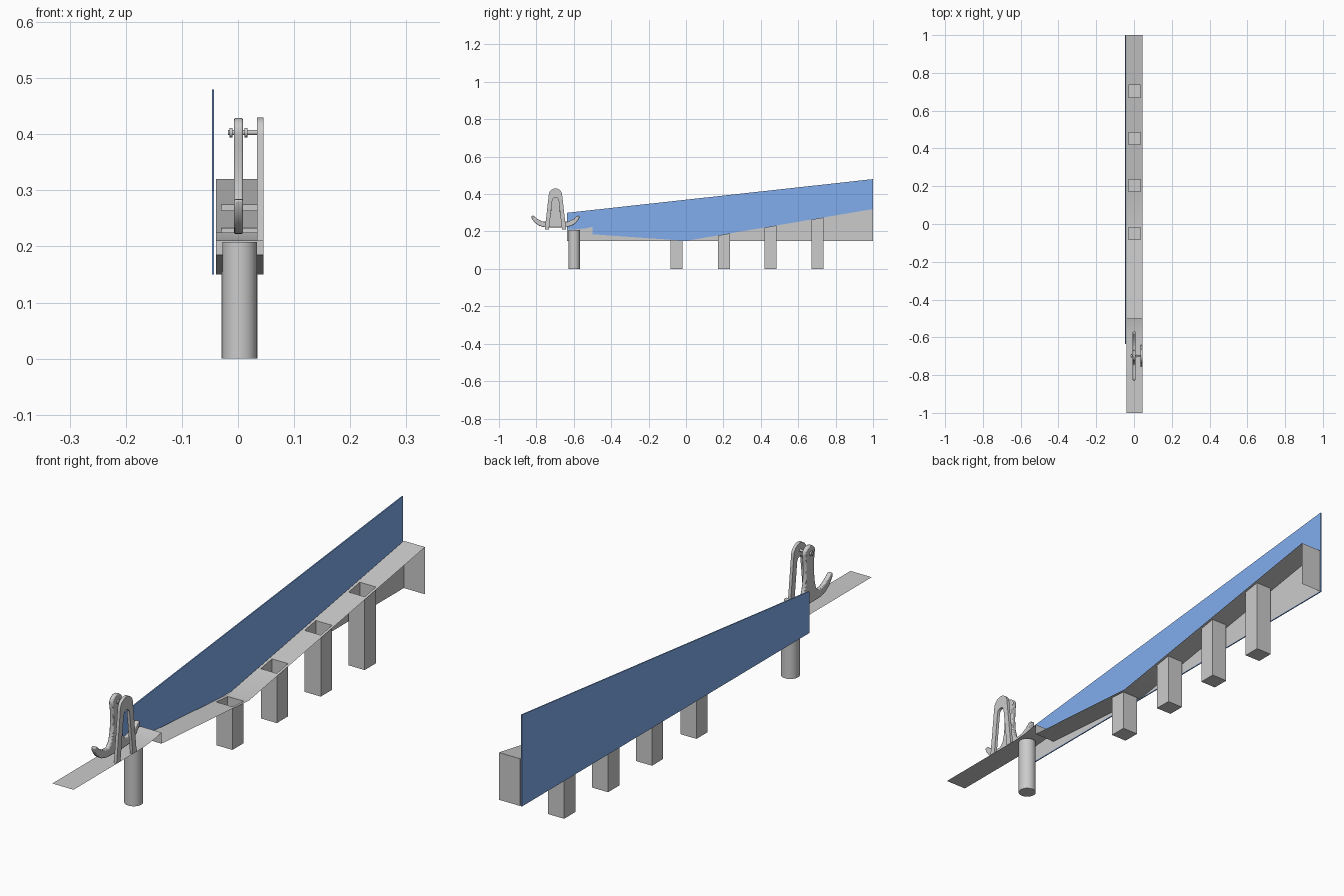
import bpy, bmesh, math
from mathutils import Matrix

if "Cube" in bpy.data.objects:
    bpy.data.objects.remove(bpy.data.objects["Cube"])

CX = 0.003            # centre line of the track
XL, XR = -0.0395, 0.045
H = 0.032             # half width of a post
POSTS = [-0.05, 0.203, 0.453, 0.703]
# side profile of the track: (y, z)
PROFILE = [(-1, .21), (-.635, .21), (-.6, .211), (-.565, .2135), (-.53, .218),
           (-.5, .225), (-.5, .185), (0, .15), (1, .32), (1, .15)]


def make(name, bm, smooth=False):
    bmesh.ops.remove_doubles(bm, verts=bm.verts, dist=1e-5)
    me = bpy.data.meshes.new(name)
    bm.to_mesh(me)
    bm.free()
    ob = bpy.data.objects.new(name, me)
    bpy.context.collection.objects.link(ob)
    if smooth:
        bpy.context.view_layer.objects.active = ob
        ob.select_set(True)
        bpy.ops.object.shade_smooth_by_angle(angle=math.radians(35))
        ob.select_set(False)
    return ob


def face(bm, pts):
    return bm.faces.new([bm.verts.new(p) for p in pts])


def plate(name, outline, x0, x1, bevel=0.0, smooth=False):
    """Extrude a (y, z) outline from x0 to x1."""
    bm = bmesh.new()
    f = face(bm, [(x0, y, z) for y, z in outline])
    r = bmesh.ops.extrude_face_region(bm, geom=[f])
    bmesh.ops.translate(bm, vec=(x1 - x0, 0, 0),
                        verts=[v for v in r["geom"] if isinstance(v, bmesh.types.BMVert)])
    bmesh.ops.recalc_face_normals(bm, faces=bm.faces)
    ob = make(name, bm, smooth)
    if bevel:
        m = ob.modifiers.new("bevel", "BEVEL")
        m.width, m.segments = bevel, 2
    return ob


def cylinder(name, r, depth, centre, axis="Z", n=32):
    bm = bmesh.new()
    rot = Matrix.Rotation(math.pi / 2, 4, "Y") if axis == "X" else Matrix()
    bmesh.ops.create_cone(bm, cap_ends=True, segments=n, radius1=r, radius2=r,
                          depth=depth, matrix=Matrix.Translation(centre) @ rot)
    return make(name, bm, True)


def height(y):
    return .15 + (.17 * y if y > 0 else -.07 * y)


# track sheet with square openings over the posts
pts = list(PROFILE[:7])
cuts = sorted([0.0] + [p + s * H for p in POSTS for s in (-1, 1)])
pts += [(y, height(y)) for y in cuts] + PROFILE[8:]
xs = [XL, CX - H, CX + H, XR]
bm = bmesh.new()
for (ya, za), (yb, zb) in zip(pts, pts[1:]):
    mid = (ya + yb) / 2
    for i in range(3):
        if i == 1 and any(abs(mid - p) < H for p in POSTS):
            continue
        face(bm, [(xs[i], ya, za), (xs[i + 1], ya, za), (xs[i + 1], yb, zb), (xs[i], yb, zb)])
make("track", bm, True)

# thin side wall under the track, on the panel side
bm = bmesh.new()
face(bm, [(XL, y, z) for y, z in PROFILE[1:8]] + [(XL, -.635, .15)])
face(bm, [(XL, y, z) for y, z in PROFILE[7:]])
make("track_side_wall", bm)

# hollow open-topped posts
for k, py in enumerate(POSTS):
    bm = bmesh.new()
    c = [(CX + sx * H, py + sy * H) for sx, sy in ((-1, -1), (1, -1), (1, 1), (-1, 1))]
    face(bm, [(x, y, 0) for x, y in reversed(c)])
    for (xa, ya), (xb, yb) in zip(c, c[1:] + c[:1]):
        face(bm, [(xa, ya, 0), (xb, yb, 0), (xb, yb, height(yb)), (xa, ya, height(ya))])
    make(f"post_{k + 1}", bm)

# round front post
cylinder("round_post", .031, .208, (CX, -.598, .104))

# blue side panel
panel = plate("side_panel", [(-.635, .15), (1, .15), (1, .48), (-.635, .30)], -.0465, -.0425)
blue = bpy.data.materials.new("blue")
blue.diffuse_color = (.22, .42, .85, 1)
blue.use_nodes = True
blue.node_tree.nodes["Principled BSDF"].inputs["Base Color"].default_value = blue.diffuse_color
panel.data.materials.append(blue)

# arched support frame beside the track
YC = -.698


def arch(r, z, foot_y, foot_z):
    top = [(r * math.cos(a), z + r * math.sin(a))
           for a in (math.pi * i / 14 for i in range(15))]
    return [(foot_y, foot_z)] + top + [(-foot_y, foot_z)]


outer = arch(.036, .394, .057, .21)
inner = arch(.017, .365, .035, .21)
plate("support_frame", [(YC + y, z) for y, z in outer + inner[::-1]], .034, .045, smooth=True)

# swinging anchor: rounded head, flared stem, two curved flukes
half = [(.027, .40), (.024, .38), (.022, .34), (.025, .30), (.033, .268), (.048, .252),
        (.072, .254), (.098, .268), (.118, .285), (.130, .283), (.126, .268),
        (.110, .246), (.088, .231), (.060, .223), (.030, .222)]
head = [(.028 * math.sin(a), .402 + .027 * math.cos(a))
        for a in (math.pi / 2 * i / 6 for i in range(6))]
side = head + half
outline = side + [(-y, z) for y, z in reversed(side[1:])]
plate("swinging_anchor", [(YC + y, z) for y, z in outline], -.007, .009, .003, True)

# pivot axle with collars
cylinder("axle", .0045, .053, (.0085, YC, .403), "X", 20)
for k, x in enumerate((-.0125, .0145)):
    cylinder(f"axle_collar_{k + 1}", .0085, .005, (x, YC, .403), "X", 20)
